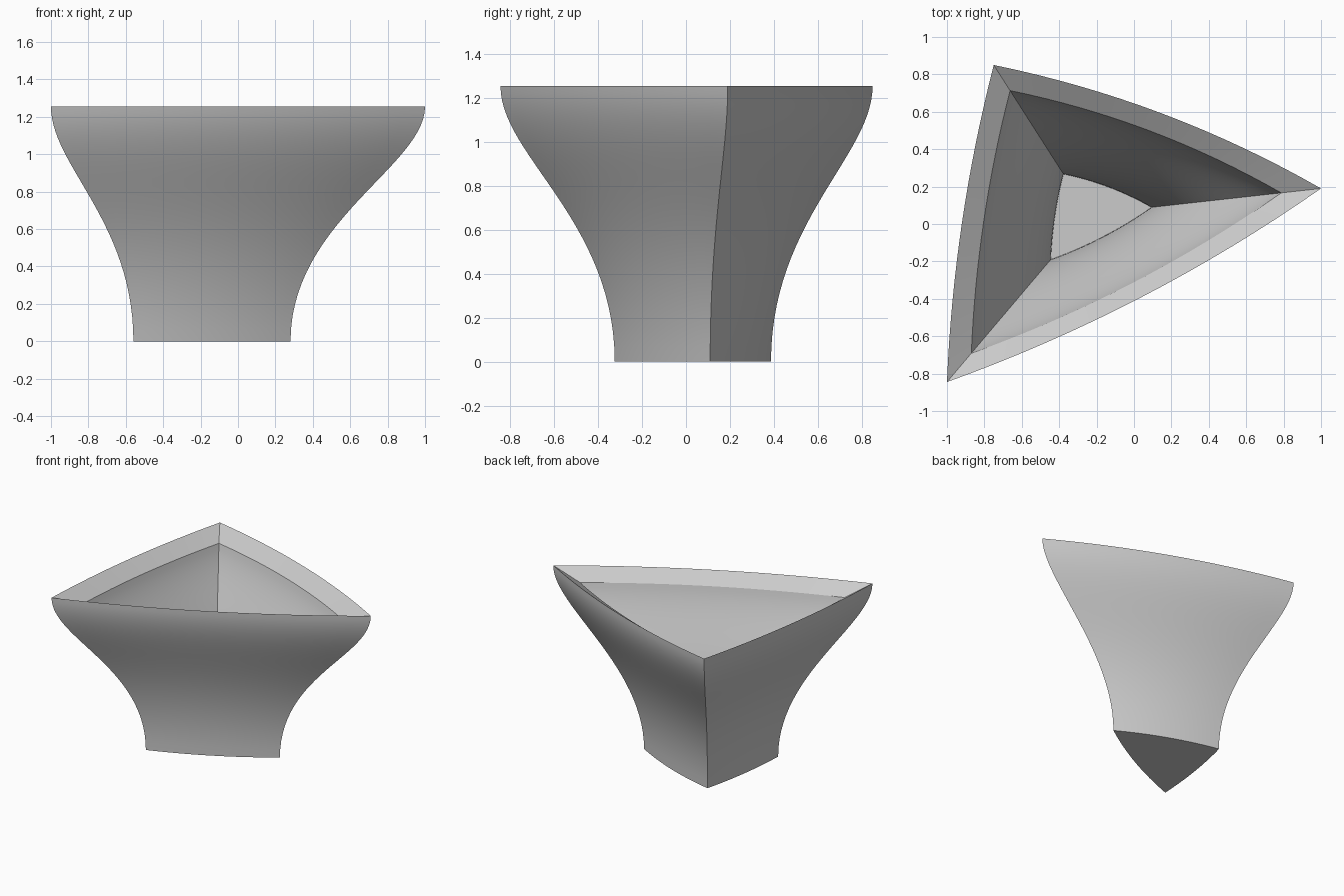
import bpy
import math
from mathutils import Vector

cube = bpy.data.objects.get("Cube")
if cube:
    bpy.data.objects.remove(cube, do_unlink=True)

HEIGHT = 1.255
FLOOR = 0.12
PIVOT = Vector((-0.24, 0.052))
CORNERS = [Vector((-0.75, 0.85)), Vector((-1.0, -0.845)), Vector((1.0, 0.19))]
BOWS = [0.045, 0.075, 0.075]
SIDE_STEPS = 16
WALL_STEPS = 28


def outline():
    """Three-cornered plan with gently bowed sides, relative to the pivot."""
    points = []
    for i, bow in enumerate(BOWS):
        a, b = CORNERS[i], CORNERS[(i + 1) % 3]
        along = (b - a).normalized()
        outward = Vector((along.y, -along.x))
        if outward.dot((a + b) / 2 - PIVOT) < 0:
            outward = -outward
        for k in range(SIDE_STEPS):
            t = k / SIDE_STEPS
            points.append(a.lerp(b, t) + outward * bow * 4 * t * (1 - t) - PIVOT)
    return points


def s_curve(t, low, high):
    """Flared wall: scale and height, vertical at both ends."""
    u = 1 - t
    scale = low + (high - low) * (3 * t * t - 2 * t ** 3)
    z = 3 * u * u * t * 0.64 + 3 * u * t * t * 0.94 + t ** 3 * HEIGHT
    return scale, z


def wall_scale(height):
    """Scale of the outer wall at a height."""
    lo, hi = 0.0, 1.0
    for _ in range(40):
        mid = (lo + hi) / 2
        if s_curve(mid, 0.42, 1.0)[1] < height:
            lo = mid
        else:
            hi = mid
    return s_curve(lo, 0.42, 1.0)[0]


# Profile: up the outside, over the sloped rim, down the inside
profile = [s_curve(i / WALL_STEPS, 0.42, 1.0) for i in range(WALL_STEPS + 1)]
rim_inner = 1.17
for i in range(WALL_STEPS + 1):
    f = 1 - i / WALL_STEPS
    z = FLOOR + (rim_inner - FLOOR) * f
    profile.append((wall_scale(z) - 0.158 - 0.025 * math.sin(math.pi * f), z))

# Sweep the plan along the profile and close the base and floor
plan = outline()
n = len(plan)
verts = [(PIVOT.x + p.x * s, PIVOT.y + p.y * s, z) for s, z in profile for p in plan]
faces = [(r * n + k, r * n + (k + 1) % n, (r + 1) * n + (k + 1) % n, (r + 1) * n + k)
         for r in range(len(profile) - 1) for k in range(n)]
faces.append(tuple(reversed(range(n))))
faces.append(tuple(range(len(verts) - n, len(verts))))
mesh = bpy.data.meshes.new("flared_bowl")
mesh.from_pydata(verts, [], faces)
bowl = bpy.data.objects.new("flared_bowl", mesh)
bpy.context.collection.objects.link(bowl)

# Plain grey finish
grey = bpy.data.materials.new("plain_grey")
grey.use_nodes = True
colour = (0.6, 0.6, 0.6, 1.0)
grey.diffuse_color = colour
grey.node_tree.nodes["Principled BSDF"].inputs["Base Color"].default_value = colour
mesh.materials.append(grey)

bpy.ops.object.select_all(action="DESELECT")
bowl.select_set(True)
bpy.context.view_layer.objects.active = bowl
bpy.ops.object.shade_smooth_by_angle(angle=math.radians(30))
